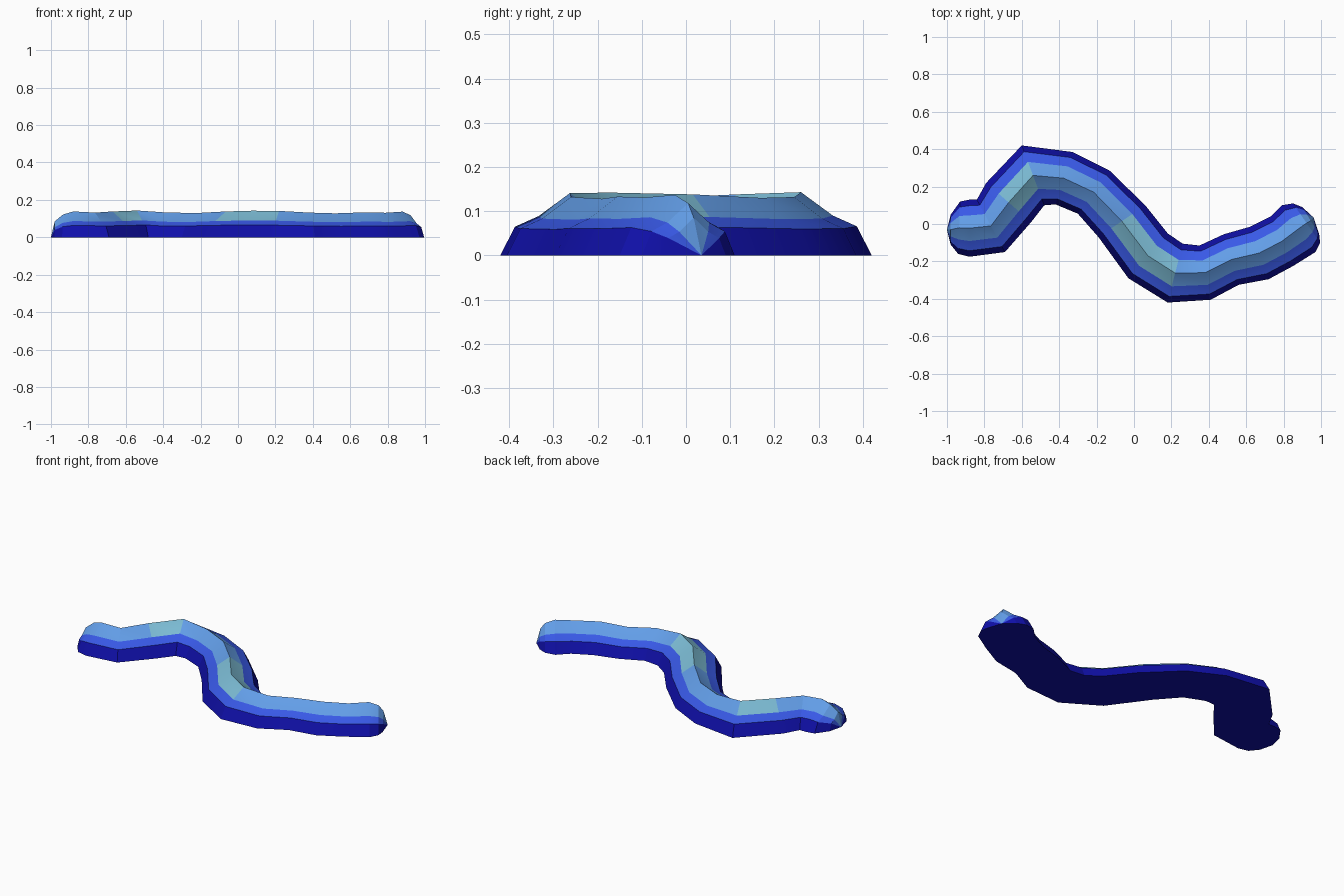
import bpy, bmesh, math

if "Cube" in bpy.data.objects:
    bpy.data.objects.remove(bpy.data.objects["Cube"])


def material(name, rgb):
    m = bpy.data.materials.new(name)
    m.diffuse_color = (*rgb, 1)
    m.use_nodes = True
    m.node_tree.nodes["Principled BSDF"].inputs["Base Color"].default_value = m.diffuse_color
    return m


mats = [material("deep blue", (0.005, 0.005, 0.40)),
        material("royal blue", (0.04, 0.10, 0.80)),
        material("sky blue", (0.13, 0.36, 0.85)),
        material("pale teal", (0.20, 0.50, 0.66))]

# Stations along the ridge: left foot x, y, right foot x, y, ridge height
stations = [
    (-0.98, 0.05, -0.98, -0.11, 0.085),
    (-0.93, 0.12, -0.94, -0.16, 0.122),
    (-0.88, 0.13, -0.88, -0.175, 0.138),
    (-0.84, 0.13, -0.69, -0.15, 0.132),
    (-0.79, 0.22, -0.55, 0.01, 0.138),
    (-0.60, 0.42, -0.48, 0.10, 0.143),
    (-0.33, 0.385, -0.42, 0.105, 0.132),
    (-0.13, 0.285, -0.30, 0.055, 0.130),
    (0.06, 0.10, -0.19, -0.07, 0.138),
    (0.18, -0.05, -0.03, -0.29, 0.142),
    (0.26, -0.105, 0.18, -0.42, 0.141),
    (0.35, -0.115, 0.41, -0.405, 0.132),
    (0.48, -0.055, 0.56, -0.325, 0.128),
    (0.62, -0.015, 0.72, -0.295, 0.133),
    (0.73, 0.04, 0.85, -0.225, 0.131),
    (0.79, 0.10, 0.97, -0.15, 0.137),
    (0.85, 0.11, 0.995, -0.10, 0.118),
    (0.90, 0.09, 0.99, -0.055, 0.085),
]
tips = [(-1.0, -0.03, 0), (0.96, 0.035, 0)]
teal_spans = {4, 8, 9}

# Ridge cross-section: sideways fraction (left to right) and height fraction
half = [(1.0, 0.0), (0.79, 0.46), (0.45, 0.63)]
profile = half + [(0.0, 1.0)] + [(-s, h) for s, h in reversed(half)]
bands = [0, 1, 2, 2, 1, 0]

bm = bmesh.new()
rings = []
for lx, ly, rx, ry, top in stations:
    cx, cy = (lx + rx) / 2, (ly + ry) / 2
    rings.append([bm.verts.new((cx + (lx - cx) * s, cy + (ly - cy) * s, top * h))
                  for s, h in profile])

# Sloping bands and flat underside
for i, (a, b) in enumerate(zip(rings, rings[1:])):
    for j, band in enumerate(bands):
        f = bm.faces.new((a[j], a[j + 1], b[j + 1], b[j]))
        f.material_index = 3 if band == 2 and i in teal_spans else band
    bm.faces.new((a[-1], a[0], b[0], b[-1]))

# Rounded ends closing on the ground
for ring, tip in zip((rings[0], rings[-1]), tips):
    v = bm.verts.new(tip)
    for j, band in enumerate(bands):
        bm.faces.new((ring[j], ring[j + 1], v)).material_index = band
    bm.faces.new((ring[-1], ring[0], v))

bmesh.ops.recalc_face_normals(bm, faces=bm.faces)
mesh = bpy.data.meshes.new("winding_ridge")
bm.to_mesh(mesh)
bm.free()
for m in mats:
    mesh.materials.append(m)
ridge = bpy.data.objects.new("winding_ridge", mesh)
bpy.context.collection.objects.link(ridge)
bpy.context.view_layer.objects.active = ridge
ridge.select_set(True)
bpy.ops.object.shade_smooth_by_angle(angle=math.radians(20))
